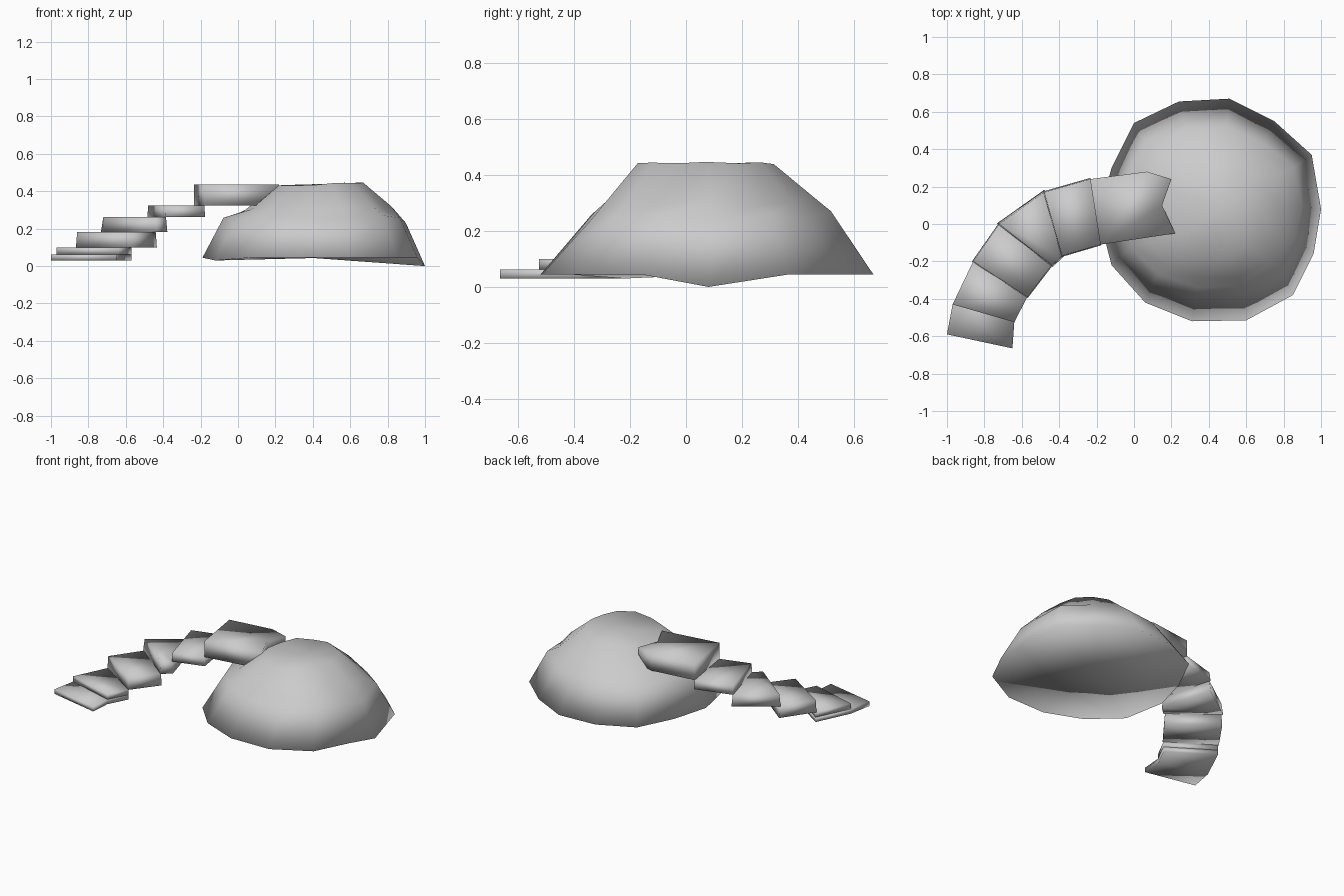
import bpy, bmesh, math
from mathutils import Vector

if "Cube" in bpy.data.objects:
    bpy.data.objects.remove(bpy.data.objects["Cube"])


def finish(name, bm):
    mesh = bpy.data.meshes.new(name)
    bmesh.ops.recalc_face_normals(bm, faces=bm.faces)
    for f in bm.faces:
        f.smooth = True
    bm.to_mesh(mesh)
    bm.free()
    obj = bpy.data.objects.new(name, mesh)
    bpy.context.collection.objects.link(obj)
    return obj


# Rock mound: an irregular footprint lofted through shrinking rings, closed below
footprint = [(1.0, .08), (.95, .37), (.75, .55), (.51, .67), (.24, .655), (0, .54),
             (-.12, .3), (-.19, .05), (-.12, -.22), (.06, -.42), (.31, -.52),
             (.6, -.515), (.85, -.38), (.96, -.16)]
base_c = Vector((.405, .075))
# each ring: centre x, centre y, scale x, scale y, height, wobble, tilt along x
rings = [(.405, .075, 1, 1, .045, 0, 0),
         (.41, .09, .82, .72, .258, .015, 0),
         (.425, .085, .665, .63, .305, .015, 0),
         (.43, .07, .40, .41, .437, .004, .04)]
bm = bmesh.new()
loops = []
for k, (cx, cy, sx, sy, z, wob, tilt) in enumerate(rings):
    loop = []
    for i, p in enumerate(footprint):
        d = Vector(p) - base_c
        h = z + wob * math.sin(i * 2.1 + k) + tilt * d.x * sx
        loop.append(bm.verts.new((cx + d.x * sx, cy + d.y * sy, h)))
    loops.append(loop)
loops[0][0].co.z = 0
loops[0][8].co.z = .03
loops[1][0].co.z = .23
n = len(footprint)
for a, b in zip(loops, loops[1:]):
    for i in range(n):
        j = (i + 1) % n
        bm.faces.new((a[i], a[j], b[j], b[i]))
peak = bm.verts.new((.48, .08, .44))
floor = bm.verts.new((.405, .075, .043))
for i in range(n):
    j = (i + 1) % n
    bm.faces.new((loops[-1][i], loops[-1][j], peak))
    bm.faces.new((loops[0][j], loops[0][i], floor))
finish("rock_mound", bm)

# Curving stairway: each step spans two neighbouring left/right edge pairs
edges = [((-1.0, -.59), (-.65, -.665)), ((-.97, -.43), (-.64, -.525)),
         ((-.86, -.2), (-.57, -.39)), ((-.72, 0), (-.44, -.22)),
         ((-.48, .17), (-.385, -.17)), ((-.235, .24), (-.18, -.11))]
levels = [.03, .063, .10, .182, .262, .323, .435]
outlines = [[*edges[i], edges[i + 1][1], edges[i + 1][0]] for i in range(5)]
# lowest step runs on beneath the second, top step ends in a notched landing
outlines[0] = [*edges[0], edges[1][1], edges[2][1], edges[2][0], edges[1][0]]
outlines.append([*edges[5], (.22, -.05), (.15, .1), (.2, .24), (.07, .28)])
for i, outline in enumerate(outlines):
    bm = bmesh.new()
    mid = sum((Vector(p) for p in outline), Vector((0, 0))) / len(outline)
    grow = {2: 1.03, 3: 1.06, 4: 1.03}.get(i, 1.0)
    low = [bm.verts.new((*(mid + (Vector(p) - mid) * grow), levels[i])) for p in outline]
    top = [bm.verts.new((*p, levels[i + 1])) for p in outline]
    bm.faces.new(low)
    bm.faces.new(top)
    for k in range(len(outline)):
        j = (k + 1) % len(outline)
        bm.faces.new((low[k], low[j], top[j], top[k]))
    finish(f"stair_step_{i + 1}", bm)
